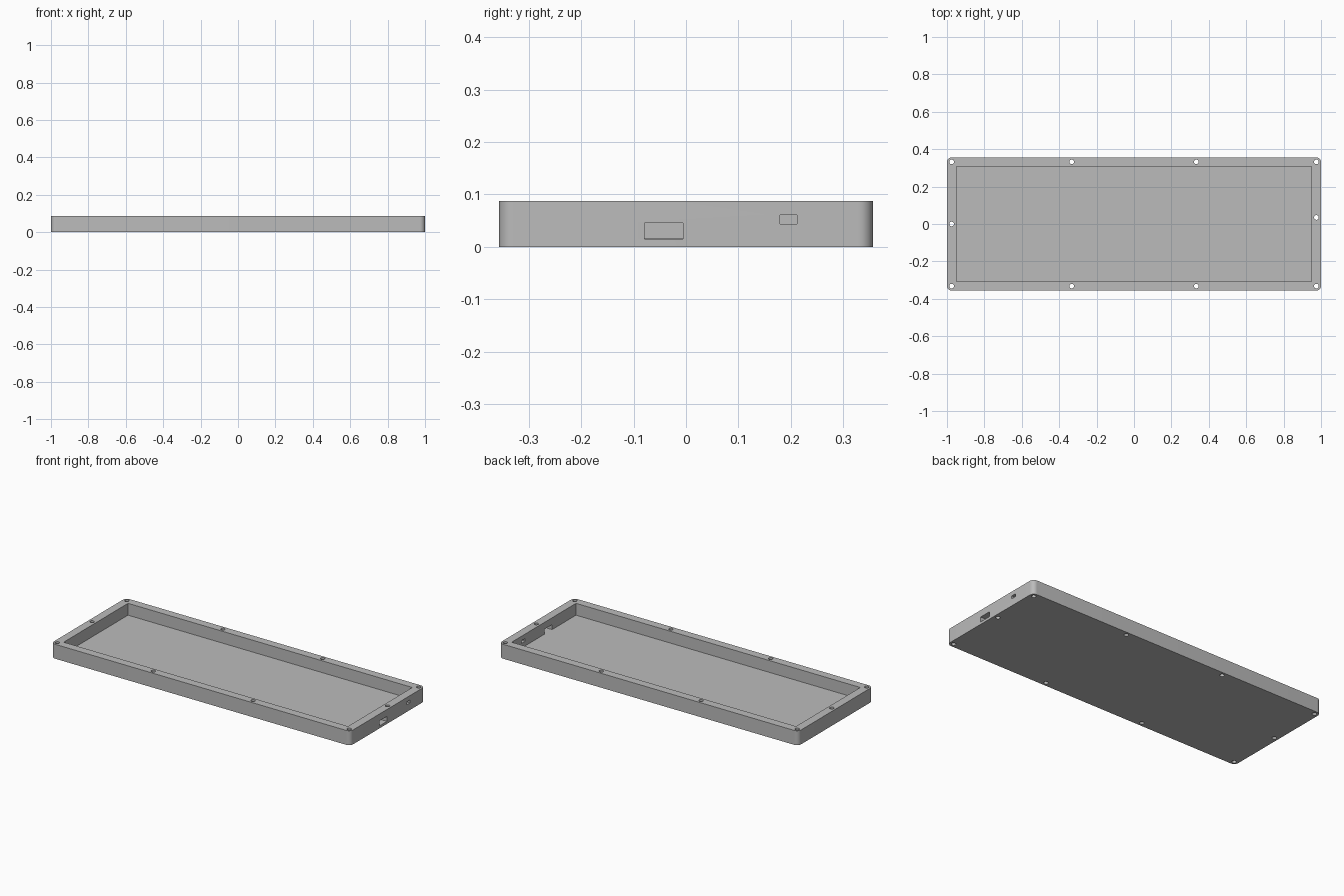
import bpy
import bmesh
from math import radians
from mathutils import Matrix, Vector

if "Cube" in bpy.data.objects:
    bpy.data.objects.remove(bpy.data.objects["Cube"], do_unlink=True)

LENGTH, WIDTH, HEIGHT = 2.0, 0.713, 0.087
FLOOR = 0.0155
HOLE_R = 0.0125

grey = bpy.data.materials.new("case grey")
grey.use_nodes = True
colour = (0.5, 0.5, 0.5, 1)
grey.diffuse_color = colour
grey.node_tree.nodes["Principled BSDF"].inputs["Base Color"].default_value = colour


def new_object(name, bm):
    mesh = bpy.data.meshes.new(name)
    bm.to_mesh(mesh)
    bm.free()
    obj = bpy.data.objects.new(name, mesh)
    bpy.context.collection.objects.link(obj)
    mesh.materials.append(grey)
    return obj


def add_box(bm, low, high):
    low, high = Vector(low), Vector(high)
    matrix = Matrix.Translation((low + high) / 2) @ Matrix.Diagonal((high - low).to_4d())
    return bmesh.ops.create_cube(bm, size=1, matrix=matrix)["verts"]


# Outer block with rounded vertical corners
bm = bmesh.new()
add_box(bm, (-LENGTH / 2, -WIDTH / 2, 0), (LENGTH / 2, WIDTH / 2, HEIGHT))
corners = [e for e in bm.edges if abs(e.verts[0].co.z - e.verts[1].co.z) > 0.01]
bmesh.ops.bevel(bm, geom=corners, offset=0.027, segments=10, profile=0.5, affect="EDGES")
case = new_object("case_tray", bm)

# Rectangular cavity
bm = bmesh.new()
add_box(bm, (-0.95, -0.307, FLOOR), (0.95, 0.307, 0.2))
cavity = new_object("cavity_cutter", bm)

# Connector openings through the right wall
bm = bmesh.new()
add_box(bm, (0.94, -0.079, 0.015), (1.1, -0.006, 0.0455))
add_box(bm, (0.94, 0.179, 0.0435), (1.1, 0.212, 0.0605))
ports = new_object("port_cutter", bm)

# Screw holes through the rim
spots = [(x, y) for x in (-0.975, -0.333, 0.333, 0.975) for y in (-0.332, 0.332)]
spots += [(-0.975, 0), (0.975, 0.035)]
bm = bmesh.new()
for x, y in spots:
    bmesh.ops.create_cone(bm, cap_ends=True, segments=32, radius1=HOLE_R, radius2=HOLE_R,
                          depth=0.3, matrix=Matrix.Translation((x, y, 0)))
screws = new_object("screw_hole_cutter", bm)

# Cut everything and bake the result
bpy.context.view_layer.objects.active = case
case.select_set(True)
for cutter in (cavity, ports, screws):
    cut = case.modifiers.new(cutter.name, "BOOLEAN")
    cut.operation = "DIFFERENCE"
    cut.solver = "EXACT"
    cut.object = cutter
    bpy.ops.object.modifier_apply(modifier=cut.name)
    bpy.data.objects.remove(cutter, do_unlink=True)

bpy.ops.object.shade_smooth_by_angle(angle=radians(30))
